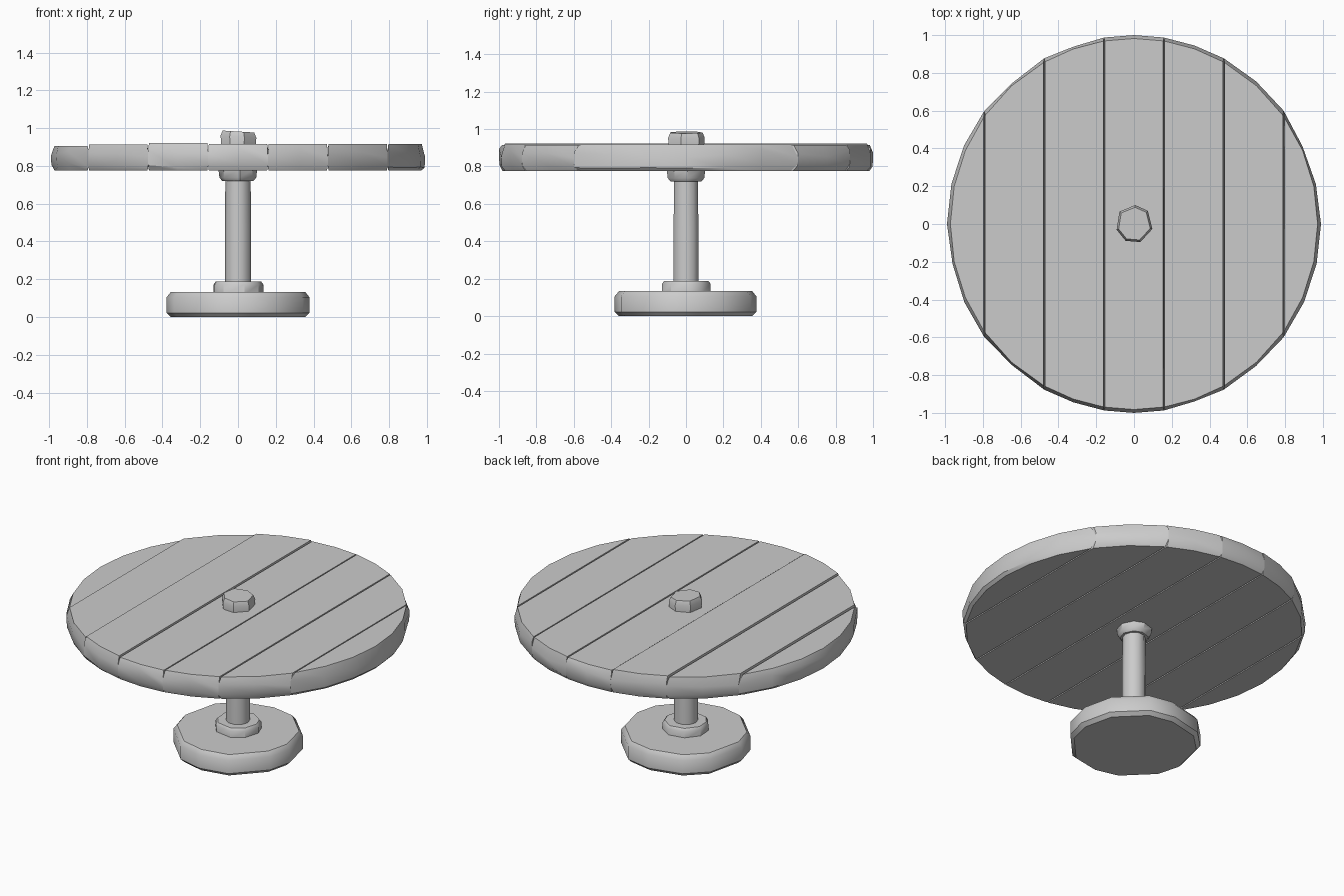
import bpy, bmesh, math, random

if "Cube" in bpy.data.objects:
    bpy.data.objects.remove(bpy.data.objects["Cube"])

random.seed(7)


def build_from_rings(name, rings, angle=40):
    """Skin a stack of equal-length rings and cap both ends."""
    bm = bmesh.new()
    loops = [[bm.verts.new(p) for p in ring] for ring in rings]
    n = len(loops[0])
    for a, b in zip(loops, loops[1:]):
        for i in range(n):
            j = (i + 1) % n
            bm.faces.new((a[i], a[j], b[j], b[i]))
    bm.faces.new(loops[0][::-1])
    bm.faces.new(loops[-1])
    bmesh.ops.recalc_face_normals(bm, faces=bm.faces)
    mesh = bpy.data.meshes.new(name)
    bm.to_mesh(mesh)
    bm.free()
    obj = bpy.data.objects.new(name, mesh)
    bpy.context.collection.objects.link(obj)
    bpy.ops.object.select_all(action='DESELECT')
    obj.select_set(True)
    bpy.context.view_layer.objects.active = obj
    bpy.ops.object.shade_smooth_by_angle(angle=math.radians(angle))
    return obj


def turned(name, profile, sides, wobble=0.0, tilt=0.0, phase=0.0):
    """Hand-carved round part: (radius, z) profile with uneven sides."""
    spokes = [(2 * math.pi * (i + random.uniform(-.15, .15) * (wobble > 0)) / sides + phase,
               1 - random.uniform(0, wobble)) for i in range(sides)]
    rings = []
    for k, (r, z) in enumerate(profile):
        t = tilt if k >= len(profile) - 2 else 0
        rings.append([(r * w * math.cos(a), r * w * math.sin(a),
                       z - t * r * math.cos(a)) for a, w in spokes])
    return build_from_rings(name, rings)


def plank(name, x0, x1, top):
    """Board clipped to the round outline, with worn rim and bevelled seams."""
    left_end, right_end = x0 <= -1, x1 >= 1
    span = math.acos(max(-1, x0)) - math.acos(min(1, x1))
    n = max(2, round(span / 0.2))
    wear = [(1 - random.uniform(0, .012), random.uniform(.845, .895),
             random.uniform(.79, .815)) for _ in range(2 * n + 2)]

    def ring(r, inset, z_of, worn):
        lo = -r if left_end else x0 + inset
        hi = r if right_end else x1 - inset
        a0, a1 = math.acos(lo / r), math.acos(hi / r)
        upper = [a0 + (a1 - a0) * k / n for k in range(n + 1)]
        angles = [(a, k) for k, a in enumerate(upper)]
        angles += [(-a, n - k) for k, a in enumerate(reversed(upper))]
        pts = []
        for i, (a, k) in enumerate(angles):
            x, y = r * math.cos(a), r * math.sin(a)
            if abs(y) < 1e-5 and i > n or (left_end and i == 2 * n + 1):
                continue                      # shared tip of an outer board
            if worn and 0 < k < n and abs(x) > .02:
                x, y = x * wear[i][0], y * wear[i][0]
            pts.append((x * .99, y, z_of(wear[i])))
        return pts

    rings = [ring(.98, .004, lambda w: .775, False),
             ring(.998, 0, lambda w: w[2], True),
             ring(1.0, 0, lambda w: w[1], True),
             ring(.982, .004, lambda w: top, False)]
    return build_from_rings(name, rings, 35)


# Round table top made of seven boards running front to back
seams = [-1, -.80, -.48, -.16, .16, .48, .80, 1]
tops = [.905, .914, .922, .916, .917, .916, .917]
for i, top in enumerate(tops):
    plank(f"top_plank_{i + 1}", seams[i], seams[i + 1], top)

# Peg head above the top
turned("top_peg", [(.098, .90), (.102, .955), (.09, .982)], 7, .05, .06, math.pi / 2)

# Central post and its two collars
turned("post", [(.07, .12), (.07, .45), (.066, .79)], 10)
turned("upper_collar", [(.085, .72), (.1, .738), (.105, .78)], 8, .04)
turned("lower_collar", [(.137, .12), (.137, .172), (.125, .188)], 9, .04)

# Heavy round foot
turned("base", [(.365, 0), (.388, .022), (.388, .105), (.365, .133)], 12, .03)
